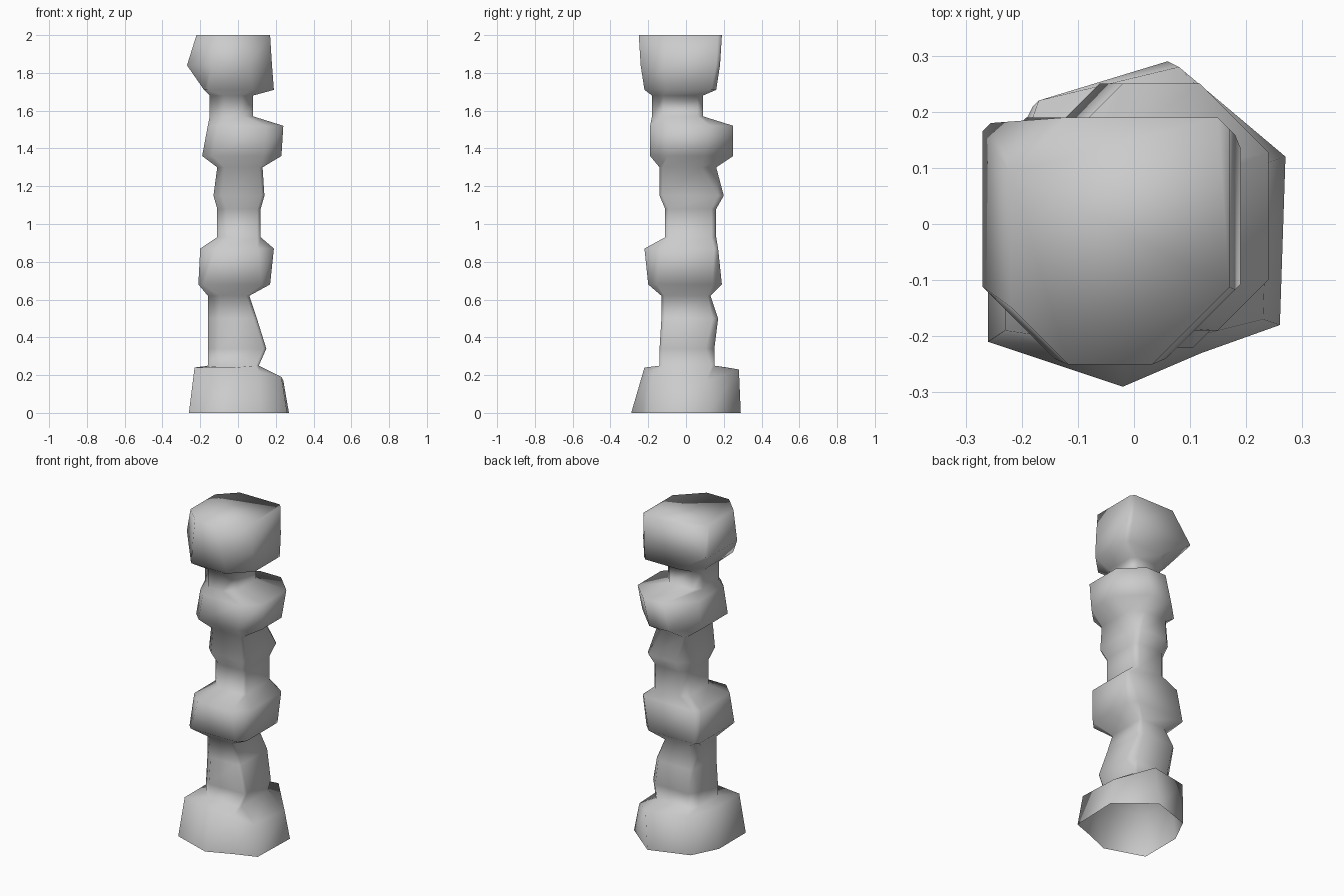
import bpy
import bmesh
from math import sin, cos, pi, sqrt

default = bpy.data.objects.get("Cube")
if default:
    bpy.data.objects.remove(default, do_unlink=True)

# Plinth corners in hundredths of a unit, counter-clockwise from the east
FOOT = [(27, 12), (6, 29), (-18, 21), (-26, 5),
        (-26, -21), (-2, -29), (12, -23), (26, -18)]
SHOULDER = [(24, 11, 17), (8, 28, 23), (-17, 22, 24), (-23, 5, 24),
            (-23, -19, 24), (-2, -22, 24), (11, -20, 22), (23, -17, 19)]

# Rock outlines in hundredths: (heights, reach towards
# E, NE, N, NW, W, SW, S, SE), listed from the ground up
LOWER_STEM = [((25,), (11, 18, 15, 19, 16, 17, 14, 17)),
              ((34,), (15, 18, 15, 19, 16, 17, 14, 20)),
              ((50,), (10, 17, 17, 22, 16, 16, 13, 15)),
              ((62,), (6, 13, 13, 17, 16, 16, 13, 13))]
LOWER_BOULDER = [((68,), (17, 22, 19, 27, 21, 27, 20, 23)),
                 ((87,), (19, 24, 17, 24, 20, 24, 22, 23))]
MIDDLE_STEM = [((93, 108), (12, 18, 16, 16, 11, 12, 11, 15)),
               ((115,), (14, 22, 20, 19, 13, 16, 14, 20)),
               ((130,), (13, 15, 16, 18, 11, 15, 14, 20))]
UPPER_BOULDER = [((136,), (23, 23, 25, 22, 19, 23, 19, 23)),
                 ((152,), (24, 26, 25, 17, 16, 21, 19, 24))]
NECK = [((157, 168), (8, 10, 9, 14, 15, 18, 18, 14))]
HEAD = [((171,), (19, 23, 16, 16, 18, 27, 22, 21)),
        ((184,), (18, 24, 18, 31, 27, 27, 24, 21)),
        ((200,), (17, 24, 19, 22, 22, 26, 25, 20))]


def outline(reach):
    """Corners of the octagon whose eight sides lie at the given reaches."""
    h = [r / 100 for r in reach]
    for k in range(1, 8, 2):
        a, b = h[k - 1], h[(k + 1) % 8]
        least = (max(a, b) + 0.02) / sqrt(2)
        most = (a + b - 0.015) / sqrt(2)
        h[k] = min(max(h[k], least), most)
    corners = []
    for k in range(8):
        t = k * pi / 4
        along = (h[(k + 1) % 8] - h[k] * cos(pi / 4)) / sin(pi / 4)
        corners.append((h[k] * cos(t) - along * sin(t),
                        h[k] * sin(t) + along * cos(t)))
    return corners


def bridge(bm, low, high):
    """Wall of quads between two rings."""
    for i in range(len(low)):
        j = (i + 1) % len(low)
        bm.faces.new((low[i], low[j], high[j], high[i]))


# Stone colour
stone = bpy.data.materials.new("grey_stone")
stone.use_nodes = True
colour = (0.6, 0.6, 0.6, 1.0)
stone.diffuse_color = colour
stone.node_tree.nodes["Principled BSDF"].inputs["Base Color"].default_value = colour

# Plinth, a hollow skin that is open underneath
bm = bmesh.new()
rings = [[bm.verts.new((x / 100, y / 100, 0)) for x, y in FOOT],
         [bm.verts.new((x / 100, y / 100, z / 100)) for x, y, z in SHOULDER]]

# Stacked boulders and the narrow stems between them
for part in (LOWER_STEM, LOWER_BOULDER, MIDDLE_STEM,
             UPPER_BOULDER, NECK, HEAD):
    for heights, reach in part:
        for z in heights:
            rings.append([bm.verts.new((x, y, z / 100))
                          for x, y in outline(reach)])
for low, high in zip(rings, rings[1:]):
    bridge(bm, low, high)

# Flat top
bm.faces.new(rings[-1])
for face in bm.faces:
    face.smooth = True

mesh = bpy.data.meshes.new("rock_column")
bm.to_mesh(mesh)
bm.free()
mesh.materials.append(stone)
column = bpy.data.objects.new("rock_column", mesh)
bpy.context.collection.objects.link(column)
